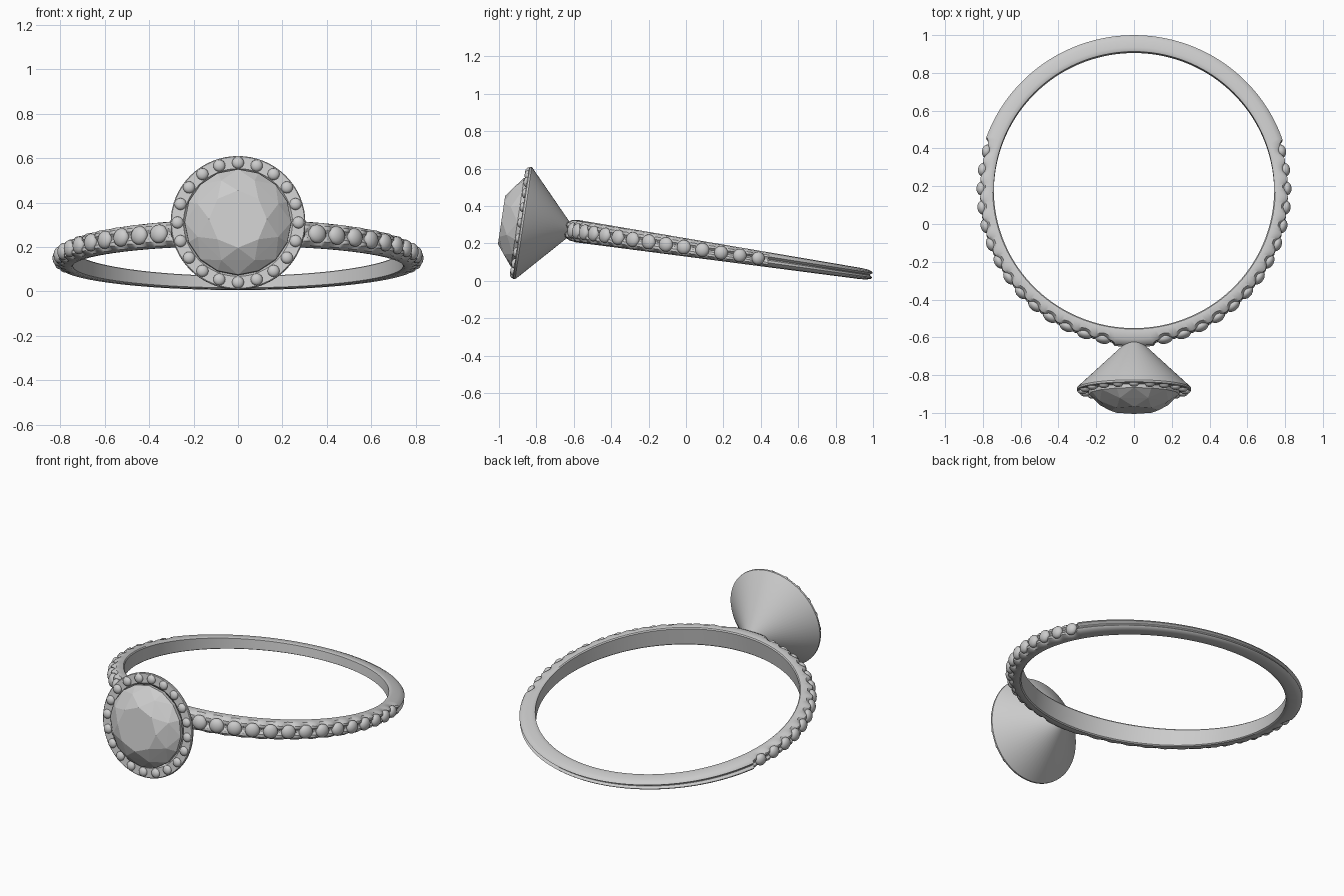
import bpy, bmesh, math
from mathutils import Matrix, Vector
from math import sin, cos, pi, radians

if "Cube" in bpy.data.objects:
    bpy.data.objects.remove(bpy.data.objects["Cube"])

# Ring frame: front of the ring is local -y, tilted up at the front
FRAME = Matrix.Translation((0, 0.175, 0.152)) @ Matrix.Rotation(radians(-8.5), 4, 'X')
FACE_FRONT = Matrix.Rotation(pi / 2, 4, 'X')      # local z -> -y


def finish(name, bm, smooth=40):
    bmesh.ops.recalc_face_normals(bm, faces=bm.faces[:])
    bm.transform(FRAME)
    me = bpy.data.meshes.new(name)
    bm.to_mesh(me)
    bm.free()
    ob = bpy.data.objects.new(name, me)
    bpy.context.collection.objects.link(ob)
    if smooth:
        bpy.ops.object.select_all(action='DESELECT')
        ob.select_set(True)
        bpy.context.view_layer.objects.active = ob
        bpy.ops.object.shade_smooth_by_angle(angle=radians(smooth))
    return ob


def bridge(bm, rings, closed):
    n = len(rings)
    for i in range(n if closed else n - 1):
        a, b = rings[i], rings[(i + 1) % n]
        m = len(a)
        for j in range(m):
            k = (j + 1) % m
            bm.faces.new((a[j], a[k], b[k], b[j]))


def lathe(name, profile, seg=64, smooth=30):
    """Closed (radius, distance) profile turned about the stone axis."""
    bm = bmesh.new()
    rings = [[bm.verts.new((r * cos(t), r * sin(t), d)) for r, d in profile]
             for t in (2 * pi * i / seg for i in range(seg))]
    bridge(bm, rings, True)
    bm.transform(FACE_FRONT)
    return finish(name, bm, smooth)


# Stone positions along the shoulders, degrees from the front
STEP, FIRST, COUNT = 7.2, 11.7, 14
LAST = FIRST + STEP * (COUNT - 1)


def half_height(a):
    return 0.045 + 0.015 * cos(a)


# Band: tapering D section, grooved outside, scalloped beside the small stones
bm = bmesh.new()
rings = []
N = 400
for i in range(N):
    a = 2 * pi * i / N
    deg = abs(math.degrees(a if a < pi else a - 2 * pi))
    h = half_height(a)
    if FIRST - 4 < deg < LAST + 3.6:
        wave = 0.5 - 0.5 * cos(2 * pi * (deg - FIRST) / STEP)   # 1 between stones
        outer = [(0.785 + 0.012 * wave, 0.9), (0.796 + 0.020 * wave, 0.62),
                 (0.800 + 0.016 * wave, 0.35), (0.803, 0.1)]
    else:
        outer = [(0.803, 0.9), (0.825, 0.65), (0.832, 0.4), (0.818, 0.08)]
    half = [(0.742, 0.86), (0.748, 0.97), (0.765, 1.0)] + outer
    prof = [(r, v) for r, v in half] + [(r, -v) for r, v in reversed(half)]
    rings.append([bm.verts.new((r * sin(a), -r * cos(a), v * h)) for r, v in prof])
bridge(bm, rings, True)
finish("band", bm, 35)

# Small domed stones set along both shoulders
bm = bmesh.new()
for side in (-1, 1):
    for k in range(COUNT):
        a = side * radians(FIRST + STEP * k)
        rad = 0.037 + 0.006 * cos(a)
        m = (Matrix.Rotation(a, 4, 'Z') @ Matrix.Translation((0, -0.808, 0))
             @ FACE_FRONT @ Matrix.Diagonal((rad, rad, 0.026, 1)))
        bmesh.ops.create_uvsphere(bm, u_segments=16, v_segments=10, radius=1, matrix=m)
finish("shoulder_stones", bm)

# Conical setting with a flat halo rim
lathe("setting_cone", [(0.004, 0.785), (0.035, 0.805), (0.298, 1.050),
                       (0.303, 1.056), (0.303, 1.066), (0.299, 1.070),
                       (0.245, 1.070), (0.238, 1.060), (0.004, 0.83)])

# Beads round the halo
bm = bmesh.new()
for i in range(20):
    t = 2 * pi * i / 20
    m = (FACE_FRONT @ Matrix.Translation((0.272 * cos(t), 0.272 * sin(t), 1.070))
         @ Matrix.Diagonal((0.027, 0.027, 0.018, 1)))
    bmesh.ops.create_uvsphere(bm, u_segments=16, v_segments=10, radius=1, matrix=m)
finish("halo_beads", bm)

# Centre stone: brilliant cut from the hull of table, crown, girdle and culet
bm = bmesh.new()
for n, r, d, off in ((8, 0.130, 1.174, 0), (8, 0.196, 1.135, 0.5),
                     (16, 0.240, 1.088, 0), (16, 0.240, 1.066, 0)):
    for i in range(n):
        t = 2 * pi * (i + off) / n
        bm.verts.new((r * cos(t), r * sin(t), d))
bm.verts.new((0, 0, 0.86))
bmesh.ops.convex_hull(bm, input=bm.verts[:])
bmesh.ops.dissolve_limit(bm, angle_limit=radians(1), verts=bm.verts[:], edges=bm.edges[:])
bm.transform(FACE_FRONT)
finish("centre_stone", bm, 0)
